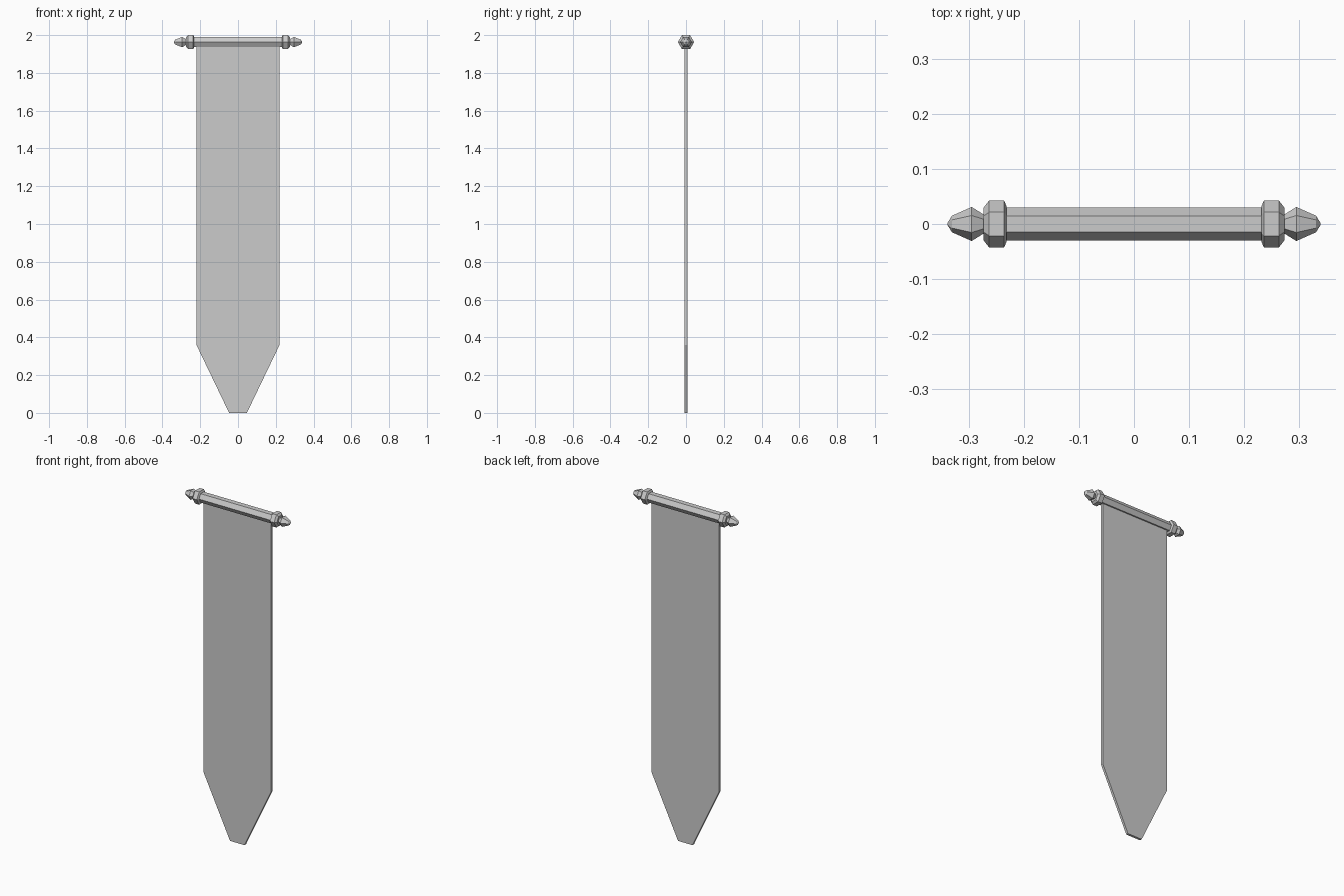
import bpy, bmesh, math
from mathutils import Vector

cube = bpy.data.objects.get("Cube")
if cube:
    bpy.data.objects.remove(cube)

grey = bpy.data.materials.new("plain_grey")
grey.use_nodes = True
colour = (0.6, 0.6, 0.6, 1)
grey.diffuse_color = colour
grey.node_tree.nodes["Principled BSDF"].inputs["Base Color"].default_value = colour

ROD_Z = 1.963


def finish(name, bm):
    bmesh.ops.recalc_face_normals(bm, faces=bm.faces)
    mesh = bpy.data.meshes.new(name)
    bm.to_mesh(mesh)
    bm.free()
    mesh.materials.append(grey)
    obj = bpy.data.objects.new(name, mesh)
    bpy.context.collection.objects.link(obj)
    return obj


def hex_lathe(name, profile, side=1):
    """Six-sided turned part along x, from (x, radius) pairs."""
    bm = bmesh.new()
    rings = []
    for x, r in profile:
        ring = []
        for i in range(6):
            a = i * math.pi / 3
            ring.append(bm.verts.new((side * x, r * math.cos(a), ROD_Z + r * math.sin(a))))
        rings.append(ring)
    for a, b in zip(rings, rings[1:]):
        for i in range(6):
            j = (i + 1) % 6
            bm.faces.new((a[i], a[j], b[j], b[i]))
    bm.faces.new(rings[0])
    bm.faces.new(rings[-1])
    bmesh.ops.remove_doubles(bm, verts=bm.verts, dist=0.0002)
    return finish(name, bm)


# Hanging rod
hex_lathe("rod", [(-0.235, 0.03), (0.235, 0.03)])

# Collars and pointed finials at both ends
for label, side in (("left", 1), ("right", -1)):
    hex_lathe(label + "_collar",
              [(0.232, 0.032), (0.237, 0.043), (0.264, 0.043), (0.274, 0.03)], side)
    hex_lathe(label + "_finial",
              [(0.27, 0.017), (0.275, 0.018), (0.296, 0.031), (0.332, 0.015), (0.34, 0.002)], side)

# Cloth with tapered lower end
bm = bmesh.new()
half = [(0.22, 1.955), (0.22, 0.36), (0.047, 0)]
outline = half + [(-x, z) for x, z in reversed(half)]
face = bm.faces.new([bm.verts.new((x, -0.007, z)) for x, z in outline])
extruded = bmesh.ops.extrude_face_region(bm, geom=[face])["geom"]
bmesh.ops.translate(bm, vec=Vector((0, 0.014, 0)),
                    verts=[v for v in extruded if isinstance(v, bmesh.types.BMVert)])
finish("cloth", bm)
